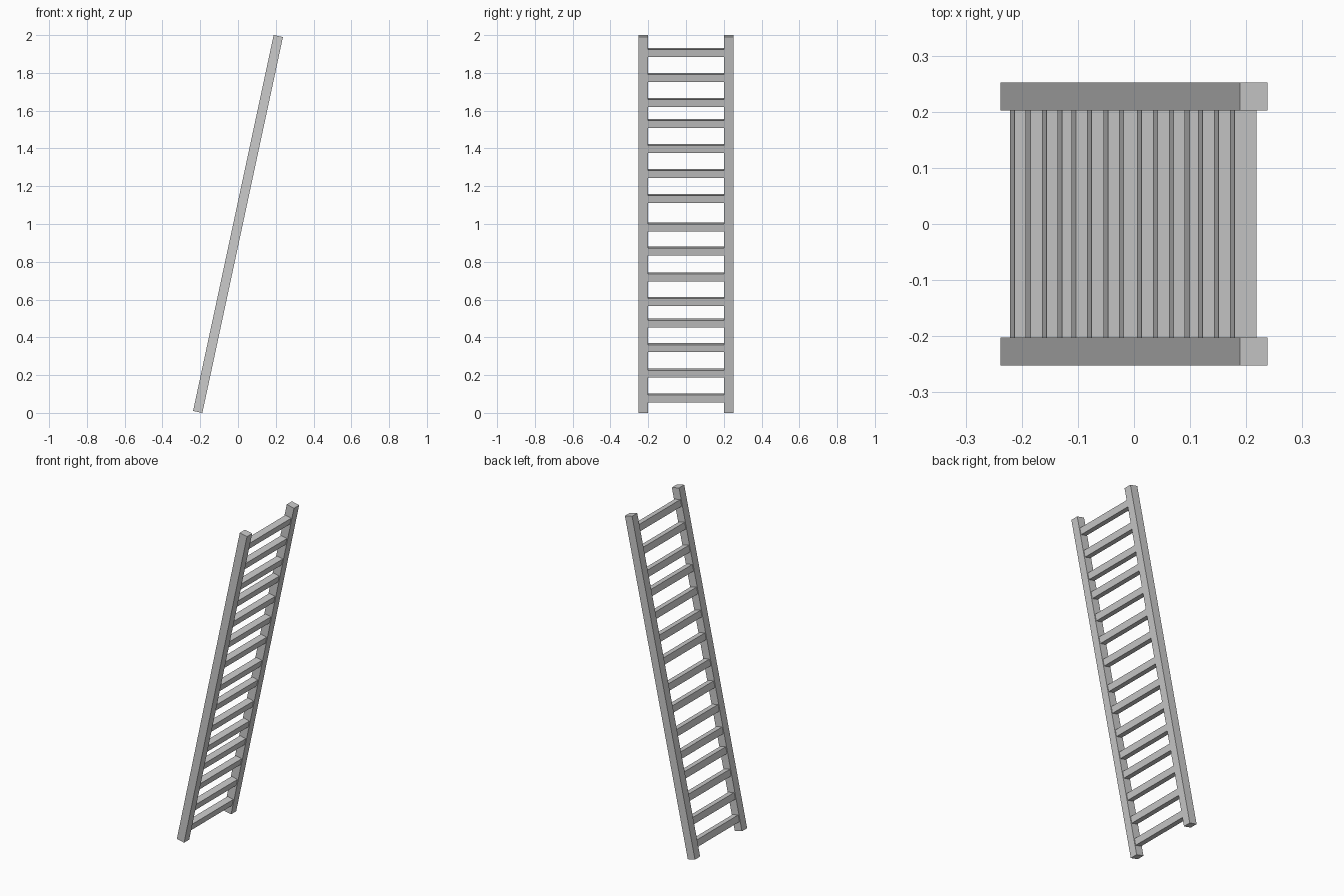
import bpy
from math import radians, tan
from mathutils import Matrix

if "Cube" in bpy.data.objects:
    bpy.data.objects.remove(bpy.data.objects["Cube"])

TILT = radians(12.1)


def bar(name, size, x, y, z):
    """Box whose long axis follows the lean of the ladder."""
    bpy.ops.mesh.primitive_cube_add(size=1)
    ob = bpy.context.object
    ob.name = name
    ob.data.transform(Matrix.Diagonal((*size, 1)))
    ob.location = (x, y, z)
    ob.rotation_euler = (0, TILT, 0)
    return ob


# Side rails
for side, name in ((-1, "front_rail"), (1, "back_rail")):
    bar(name, (0.05, 0.05, 2.035), 0, side * 0.2275, 1)

# Rungs, unevenly spaced as on a hand-made ladder
heights = [0.08, 0.21, 0.345, 0.475, 0.59, 0.72, 0.857, 0.984,
           1.135, 1.267, 1.4, 1.532, 1.643, 1.776, 1.908]
for i, z in enumerate(heights):
    bar(f"rung_{i + 1}", (0.04, 0.41, 0.04), (z - 1) * tan(TILT), 0, z)
